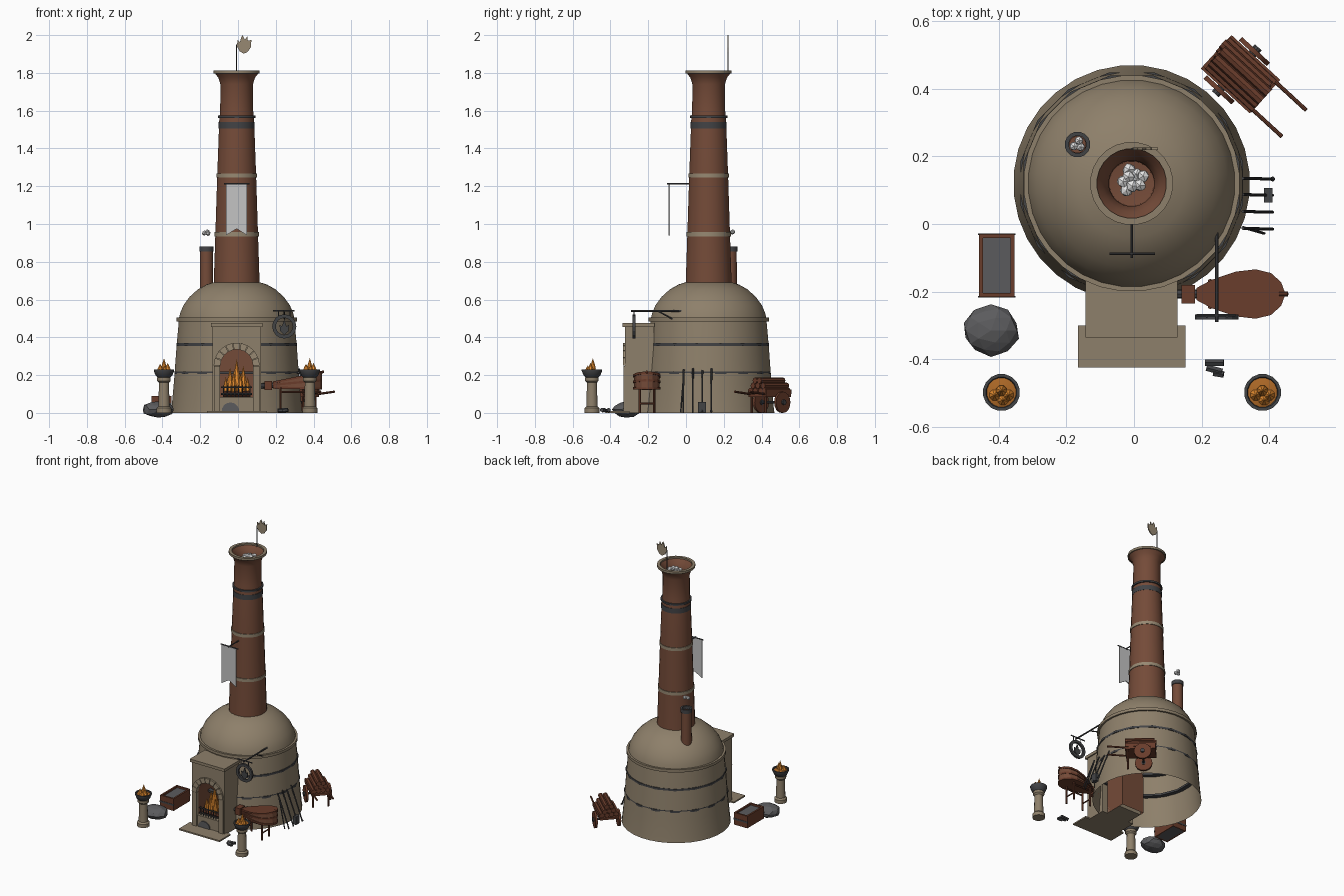
import bpy, bmesh, math, random
from mathutils import Vector, Matrix

if "Cube" in bpy.data.objects:
    bpy.data.objects.remove(bpy.data.objects["Cube"])

random.seed(4)
CX, CY = -0.007, 0.12   # kiln axis


def mat(name, r, g, b):
    m = bpy.data.materials.new(name)
    m.diffuse_color = (r, g, b, 1)
    m.use_nodes = True
    m.node_tree.nodes["Principled BSDF"].inputs["Base Color"].default_value = m.diffuse_color
    return m


TAN = mat("tan_clay", .27, .215, .145)
TRIM = mat("trim_stone", .31, .25, .17)
BRICK = mat("red_brick", .175, .07, .04)
WOOD = mat("brown_wood", .14, .045, .024)
IRON = mat("dark_iron", .055, .056, .06)
ROCK = mat("grey_rock", .105, .105, .11)
CLOTH = mat("pale_cloth", .55, .55, .55)
SMOKE = mat("white_smoke", .78, .78, .78)
FIRE = mat("orange_fire", .80, .27, .03)
EMBER = mat("ember", .42, .14, .02)


def finish(name, bm, *mats, smooth=False, normals=True):
    if normals:
        bmesh.ops.recalc_face_normals(bm, faces=bm.faces)
    me = bpy.data.meshes.new(name)
    bm.to_mesh(me)
    bm.free()
    for m in mats:
        me.materials.append(m)
    ob = bpy.data.objects.new(name, me)
    bpy.context.collection.objects.link(ob)
    if smooth:
        bpy.context.view_layer.objects.active = ob
        ob.select_set(True)
        bpy.ops.object.shade_smooth_by_angle(angle=math.radians(35))
        ob.select_set(False)
    return ob


def lathe(name, pts, m, loc=(CX, CY, 0), segs=24, smooth=True, cut=None):
    """Revolve (radius, height) points about z."""
    bm = bmesh.new()
    rings = []
    for r, z in pts:
        a = [(i + .5) * math.tau / segs for i in range(segs)]
        rings.append([bm.verts.new((loc[0] + r * math.cos(t), loc[1] + r * math.sin(t), loc[2] + z)) for t in a])
    for p, q in zip(rings, rings[1:]):
        for i in range(segs):
            j = (i + 1) % segs
            bm.faces.new((p[i], p[j], q[j], q[i]))
    bmesh.ops.remove_doubles(bm, verts=bm.verts, dist=1e-5)
    if cut:
        bmesh.ops.delete(bm, geom=[f for f in bm.faces if cut(f.calc_center_median())], context='FACES')
    return finish(name, bm, m, smooth=smooth)


def hoop(name, r, z, h, m, segs=24, t=.02):
    return lathe(name, [(r - t, z), (r, z), (r, z + h), (r - t, z + h), (r - t, z)], m, segs=segs)


def box(name, lo, hi, m, mtx=Matrix()):
    bm = bmesh.new()
    lo, hi = Vector(lo), Vector(hi)
    s = hi - lo
    bmesh.ops.create_cube(bm, size=1, matrix=mtx @ Matrix.Translation((lo + hi) / 2) @ Matrix.Diagonal((*s, 1)))
    return finish(name, bm, m)


def rod(name, a, b, r, m, segs=8, r2=None, mtx=Matrix()):
    a, b = mtx @ Vector(a), mtx @ Vector(b)
    d = b - a
    bm = bmesh.new()
    bmesh.ops.create_cone(bm, cap_ends=True, segments=segs, radius1=r, radius2=r if r2 is None else r2, depth=d.length,
                          matrix=Matrix.Translation((a + b) / 2) @ d.to_track_quat('Z', 'Y').to_matrix().to_4x4())
    return finish(name, bm, m, smooth=segs > 6)


def lump(name, loc, scale, m, sub=1, jitter=0.0):
    bm = bmesh.new()
    bmesh.ops.create_icosphere(bm, subdivisions=sub, radius=1)
    for v in bm.verts:
        v.co = Vector(loc) + v.co * (1 + random.uniform(-jitter, jitter)) * Vector(scale)
    return finish(name, bm, m)


def plate(name, pts, y0, y1, *mats, rule=None):
    """Extrude an xz outline from y0 to y1."""
    bm = bmesh.new()
    f = bm.faces.new([bm.verts.new((x, y0, z)) for x, z in pts])
    g = bmesh.ops.extrude_face_region(bm, geom=[f])['geom']
    bmesh.ops.translate(bm, verts=[v for v in g if isinstance(v, bmesh.types.BMVert)], vec=(0, y1 - y0, 0))
    bm.normal_update()
    for f in bm.faces:
        f.material_index = 1 if rule and rule(f) else 0
    return finish(name, bm, *mats)


def flame(name, x, y, z, r, h, m=FIRE):
    lathe(name, [(0, 0), (r * .8, h * .1), (r, h * .28), (r * .6, h * .6), (0, h)], m, (x, y, z), 8)


# Kiln body, open below, with a doorway into the firebox
lathe("kiln_body", [(.350, 0), (.346, .03), (.334, .16), (.320, .35), (.308, .485)], TAN, segs=32,
      cut=lambda c: c.y < CY and abs(c.x - CX) < .09 and c.z < .34)
hoop("kiln_cornice", .320, .485, .02, TAN, 32)
lathe("dome", [(.306, .505), (.300, .53), (.283, .57), (.25, .615), (.205, .655), (.16, .68), (.11, .695)], TAN, segs=32)
for z, r in ((.205, .332), (.355, .3225)):
    hoop("iron_band", r + .003, z, .014, IRON, 16, .03)

# Main chimney with flared lip, trim and smoke
lathe("chimney", [(.124, .66), (.122, .70), (.114, .94), (.104, 1.25), (.093, 1.55), (.088, 1.60), (.087, 1.74),
                  (.098, 1.775), (.118, 1.80), (.105, 1.805), (.085, 1.78), (.068, 1.74), (.066, 1.5), (0, 1.49)], BRICK)
hoop("chimney_lip", .123, 1.797, .016, TAN)
for r, z in ((.118, .935), (.108, 1.245)):
    hoop("chimney_trim", r, z, .022, TRIM)
hoop("chimney_iron_band", .096, 1.505, .035, IRON)
hoop("chimney_iron_rim", .100, 1.562, .012, IRON)
for i in range(9):
    a, d = i * 2.4, .013 * math.sqrt(i)
    lump("smoke_puff", (CX + d * math.cos(a), CY + .01 + d * math.sin(a), 1.755 + .01 * (i % 3)), (.02,) * 3, SMOKE, 1, .1)

# Side flue
lathe("side_flue", [(.036, .5), (.034, .86), (.024, .86), (.024, .7), (0, .7)], BRICK, (-.167, .235, 0), 16)
lathe("flue_cap", [(.034, .855), (.038, .855), (.038, .882), (.026, .882), (.026, .855)], IRON, (-.167, .235, 0), 16)
for x, y, z in ((-.178, .23, .952), (-.158, .228, .95), (-.163, .247, .958)):
    lump("flue_smoke", (x, y, z), (.014,) * 3, SMOKE)

# Weather vane
rod("vane_pole", (CX, .222, 1.79), (CX, .222, 1.95), .003, IRON)
plate("vane_flame", [(.03, 1.902), (.008, 1.915), (-.005, 1.94), (-.003, 1.975), (.01, 1.962), (.016, 1.985), (.025, 2.0),
                     (.036, 1.975), (.05, 1.995), (.052, 1.97), (.071, 1.975), (.068, 1.935), (.05, 1.91)],
      .219, .226, TRIM)

# Banner on the chimney
rod("banner_arm", (CX, .02, 1.213), (CX, -.1, 1.213), .004, IRON)
rod("banner_rod", (-.073, -.088, 1.213), (.062, -.088, 1.213), .004, IRON)
plate("banner", [(-.064, 1.21), (.048, 1.21), (.048, .94), (CX, .975), (-.064, .94)], -.092, -.086, CLOTH)

# Hearth front with arched mouth, firebox vault and voussoirs
R, SPRING = .088, .25
arch = [(CX + R * math.cos(math.pi * i / 16), SPRING + R * math.sin(math.pi * i / 16)) for i in range(17)]
mouth = [(CX + R, 0)] + arch + [(CX - R, 0)]
plate("hearth_front", [(CX - .128, 0), (CX - .128, .458), (CX + .128, .458), (CX + .128, 0)] + mouth, -.322, -.17,
      TAN, BRICK, rule=lambda f: abs(f.calc_center_median().x - CX) < .092 and abs(f.normal.y) < .5
      and f.calc_center_median().z < .345 and f.calc_center_median().z > .01)
box("hearth_top", (CX - .136, -.335, .455), (CX + .136, -.168, .475), TAN)
bm = bmesh.new()
near, far = ([bm.verts.new((x, y, z)) for x, z in mouth] for y in (-.2, -.02))
for i in range(len(mouth) - 1):
    bm.faces.new((near[i], near[i + 1], far[i + 1], far[i]))
bm.faces.new(far)
finish("firebox_vault", bm, BRICK)
box("hearth_sill", (CX - R, -.318, 0), (CX + R, -.05, .085), TAN)
for i in range(9):
    a0, a1 = (math.pi * (i + k) / 9 for k in (.04, .96))
    plate("arch_stone", [(CX + r * math.cos(a), SPRING + r * math.sin(a))
                         for r, a in ((.086, a0), (.122, a0), (.122, a1), (.086, a1))], -.334, -.31, TRIM)
for s in (-1, 1):
    x = CX + s * .104
    box("arch_jamb", (x - .017, -.33, .01), (x + .017, -.31, .248), TAN)
box("hearth_step", (-.165, -.425, 0), (.153, -.30, .01), TAN)
plate("ash_hatch", [(-.04 + .046 * math.cos(math.pi * i / 10), .01 + .045 * math.sin(math.pi * i / 10))
                    for i in range(11)], -.325, -.317, ROCK)

# Grate, logs and fire
for z in (.1, .135):
    rod("grate_rail", (CX - .082, -.305, z), (CX + .082, -.305, z), .004, IRON)
for i in range(8):
    x = CX - .07 + i * .02
    rod("grate_bar", (x, -.305, .085), (x, -.305, .145), .003, IRON)
for y in (-.27, -.23):
    rod("fire_log", (CX - .07, y, .1), (CX + .07, y, .1), .015, WOOD)
for x, y, h, r in ((0, -.25, .185, .026), (-.035, -.24, .14, .022), (.035, -.24, .15, .022),
                   (-.058, -.255, .09, .016), (.058, -.255, .09, .016), (-.016, -.27, .12, .018), (.02, -.27, .11, .018)):
    flame("hearth_flame", CX + x, y, .1, r, h)

# Pair of fire bowls on pedestals
for x in (-.392, .38):
    p = (x, -.498, 0)
    lathe("pedestal", [(0, 0), (.041, 0), (.041, .025), (.031, .035), (.027, .16), (.037, .17), (.037, .187), (0, .187)], TAN, p, 12)
    lathe("fire_bowl", [(.03, .183), (.045, .198), (.055, .222), (.055, .23), (.046, .23), (.04, .21), (0, .21)], IRON, p, 16)
    lathe("bowl_embers", [(.045, .222), (.02, .228), (0, .23)], EMBER, p, 12)
    for dx, dy, h in ((0, .005, .075), (-.02, -.008, .045), (.02, -.008, .05), (.005, -.022, .035)):
        flame("bowl_flame", x + dx, -.498 + dy, .215, .017, h)

# Coal crate
x0, x1, y0, y1 = -.459, -.353, -.216, -.03
for lo, hi in (((x0, y0), (x0 + .012, y1)), ((x1 - .012, y0), (x1, y1)),
               ((x0, y0), (x1, y0 + .012)), ((x0, y1 - .012), (x1, y1))):
    box("crate_side", (*lo, .005), (*hi, .09), WOOD)
box("crate_coal", (x0 + .005, y0 + .005, .005), (x1 - .005, y1 - .005, .078), ROCK)
for y in (y0 - .002, y1 - .003):
    box("crate_strap", (x0 - .002, y, .04), (x1 + .002, y + .005, .052), IRON)

# Boulder and iron scraps
lump("boulder", (-.423, -.315, .018), (.083, .074, .043), ROCK, 2, .06)
for a, b in (((.21, -.41), (.265, -.41)), ((.215, -.425), (.26, -.437)), ((.235, -.44), (.265, -.445))):
    rod("iron_scrap", (*a, .012), (*b, .016), .011, IRON, 6)

# Bellows: lofted teardrop plates with leather between
ST = [(.185, .018), (.23, .042), (.30, .066), (.36, .073), (.405, .062), (.435, .035), (.445, .008)]


def bellows(name, grow, z0, z1, rise0, rise1, m):
    bm = bmesh.new()
    out = [(x, -.207 + s * (w + grow)) for s, st in ((1, ST), (-1, ST[::-1])) for x, w in st]
    lo, hi = ([bm.verts.new((x, y, z + k * (x - .185))) for x, y in out] for z, k in ((z0, rise0), (z1, rise1)))
    bm.faces.new(lo)
    bm.faces.new(hi)
    for i in range(len(out)):
        j = (i + 1) % len(out)
        bm.faces.new((lo[i], lo[j], hi[j], hi[i]))
    finish(name, bm, m)


bellows("bellows_leather", -.006, .135, .155, -.02, .2, BRICK)
for z, k in ((.128, -.02), (.143, .09), (.155, .2)):
    bellows("bellows_board", 0, z, z + .012, k, k, WOOD)
box("bellows_block", (.14, -.235, .12), (.18, -.18, .17), WOOD)
rod("bellows_nozzle", (.09, -.207, .14), (.2, -.207, .148), .014, IRON)
rod("bellows_handle", (.43, -.207, .213), (.455, -.207, .218), .007, WOOD)
for x in (.225, .36):
    for y in (-.245, -.169):
        rod("bellows_leg", (x, y, 0), (x, y, .135), .007, WOOD, 6)
    rod("bellows_brace", (x, -.245, .05), (x, -.169, .05), .005, WOOD, 6)
for y in (-.245, -.169):
    rod("bellows_rail", (.225, y, .11), (.36, y, .11), .006, WOOD, 6)

# Hanging ring sign on a bracket
SX, SY, SZ = .245, -.275, .458
rod("sign_arm", (SX, -.01, .54), (SX, -.29, .54), .005, IRON)
rod("sign_brace", (SX, -.02, .47), (SX, -.15, .54), .004, IRON)
rod("sign_crossbar", (.185, -.27, .54), (.3, -.27, .54), .004, IRON)
for s in (-1, 1):
    rod("sign_chain", (SX + s * .03, SY, .54), (SX + s * .03, SY, .51), .003, IRON)
for i in range(16):
    pts = [(SX + r * math.cos(a), SZ + r * math.sin(a))
           for r, a in ((.045, i * math.pi / 8), (.064, i * math.pi / 8), (.064, (i + 1) * math.pi / 8), (.045, (i + 1) * math.pi / 8))]
    plate("sign_ring", pts, SY - .007, SY + .007, IRON)
plate("sign_emblem", [(SX + x, SZ + z) for x, z in ((0, -.046), (-.022, -.025), (-.025, .008), (-.012, 0), (0, .036),
                                                  (.012, 0), (.025, .008), (.022, -.025))], SY - .004, SY + .004, IRON)

# Tools leaning on the wall
for y, top in ((-.015, .23), (.035, .235), (.085, .225), (.133, .235)):
    rod("tool_shaft", (.41, y, .004), (.322, y + .002, top), .0045, IRON)
rod("tongs_arm", (.385, -.028, .004), (.322, -.01, .23), .004, IRON)
box("shovel_blade", (.385, .064, .002), (.409, .106, .058), IRON)
lump("poker_knob", (.41, .133, .009), (.008,) * 3, IRON)

# Log cart
M = Matrix.Translation((.315, .443, 0)) @ Matrix.Rotation(math.radians(-42.6), 4, 'Z')
box("cart_bed", (-.098, -.062, .085), (.098, .062, .1), WOOD, M)
for s in (-1, 1):
    box("cart_rail", (-.098, s * .062 - .005, .1), (.098, s * .062 + .005, .125), WOOD, M)
    rod("cart_handle", (.05, s * .053, .095), (.215, s * .053, .112), .006, WOOD, mtx=M)
    rod("cart_leg", (.085, s * .05, 0), (.085, s * .05, .09), .006, WOOD, 6, mtx=M)
    rod("cart_wheel", (-.015, s * .07, .056), (-.015, s * .084, .056), .056, WOOD, 16, mtx=M)
    rod("wheel_hub", (-.015, s * .066, .056), (-.015, s * .094, .056), .014, IRON, 10, mtx=M)
rod("cart_axle", (-.015, -.08, .056), (-.015, .08, .056), .007, IRON, mtx=M)
for row, n in enumerate((4, 3, 2)):
    for i in range(n):
        y, e = (i - (n - 1) / 2) * .031, random.uniform(-.008, .008)
        rod("cart_log", (-.094 + e, y, .117 + row * .027), (.094 + e, y, .117 + row * .027), .016, WOOD, 8, mtx=M)
